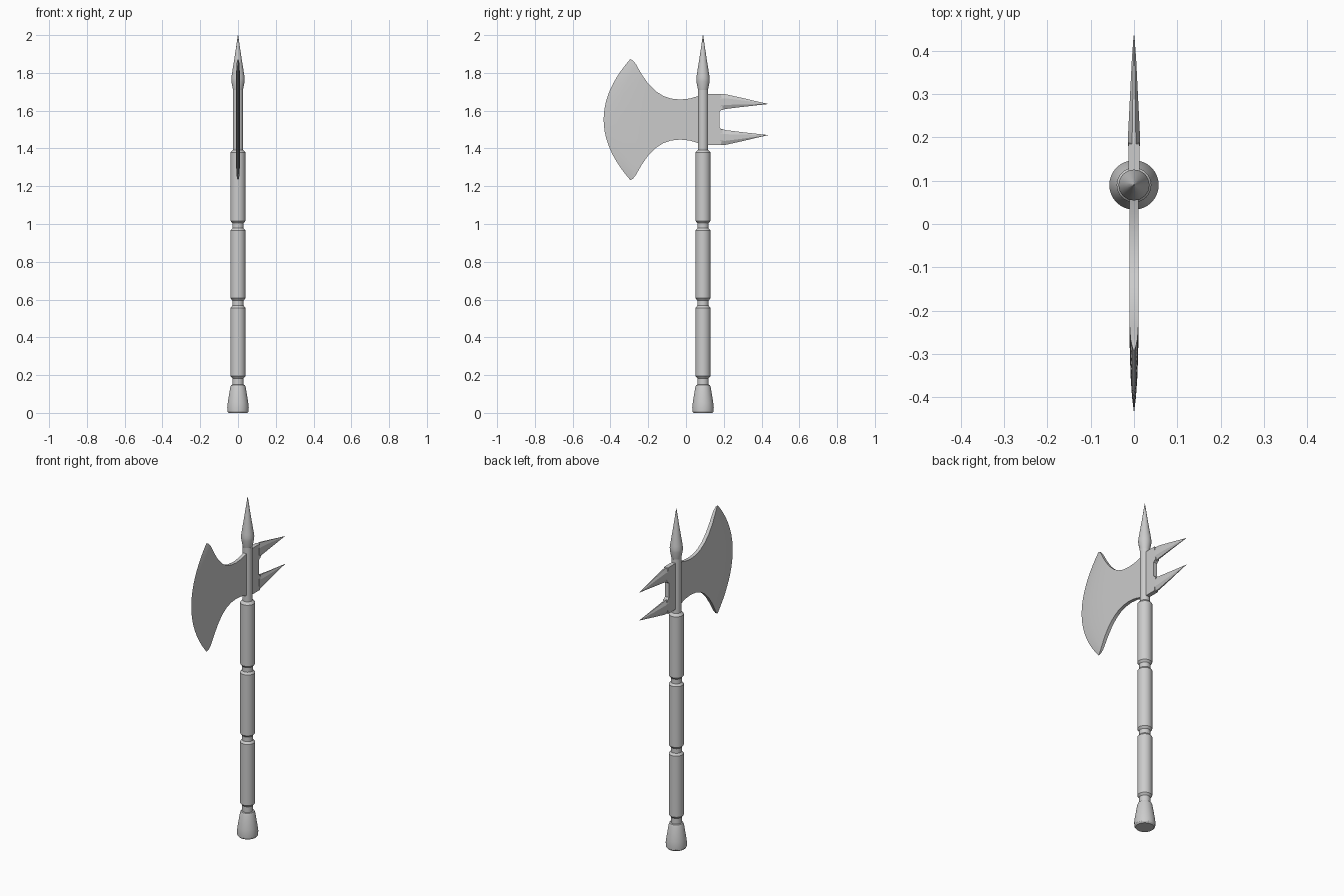
import bpy, bmesh, math

if "Cube" in bpy.data.objects:
    bpy.data.objects.remove(bpy.data.objects["Cube"])

SHAFT_Y = 0.09   # shaft axis
MID_Z = 1.553    # mirror height of the axe head


def make_object(name, bm, angle=30):
    bmesh.ops.remove_doubles(bm, verts=bm.verts, dist=0.0002)
    bmesh.ops.recalc_face_normals(bm, faces=bm.faces)
    mesh = bpy.data.meshes.new(name)
    bm.to_mesh(mesh)
    bm.free()
    obj = bpy.data.objects.new(name, mesh)
    bpy.context.collection.objects.link(obj)
    bpy.ops.object.select_all(action='DESELECT')
    obj.select_set(True)
    bpy.context.view_layer.objects.active = obj
    bpy.ops.object.shade_smooth_by_angle(angle=math.radians(angle))
    return obj


def loft(bm, rings, cap_start=True, cap_end=True):
    loops = [[bm.verts.new(p) for p in ring] for ring in rings]
    for a, b in zip(loops, loops[1:]):
        n = len(a)
        for i in range(n):
            j = (i + 1) % n
            bm.faces.new((a[i], a[j], b[j], b[i]))
    if cap_start:
        bm.faces.new(loops[0])
    if cap_end:
        bm.faces.new(loops[-1])


def lathe(name, profile, sides=32):
    bm = bmesh.new()
    rings = [[(r * math.cos(2 * math.pi * i / sides),
               SHAFT_Y + r * math.sin(2 * math.pi * i / sides), z)
              for i in range(sides)] for r, z in profile]
    loft(bm, rings)
    return make_object(name, bm)


# Pommel at the foot
lathe("pommel", [(0.050, 0), (0.056, 0.008), (0.057, 0.03), (0.054, 0.055),
                 (0.041, 0.135), (0.036, 0.147), (0.028, 0.15)])

# Inner core running through the grips and the head
lathe("shaft_core", [(0.030, 0.14), (0.030, 1.39), (0.027, 1.392), (0.027, 1.71)])

# Three chamfered grip sections
for k, (z0, z1) in enumerate([(0.183, 0.568), (0.595, 0.978), (1.005, 1.39)]):
    lathe(f"grip_{k + 1}", [(0.030, z0), (0.040, z0 + 0.012),
                            (0.040, z1 - 0.012), (0.030, z1)])

# Top spike
lathe("top_spike", [(0.024, 1.70), (0.027, 1.712), (0.035, 1.755), (0.0355, 1.77),
                    (0.033, 1.79), (0.017, 1.89), (0.001, 2.0)])

# Axe blade: stations of centre y, tip y, half height, half thickness
stations = [(0.10, 0.10, 0.137, 0.010), (0.06, 0.06, 0.123, 0.010),
            (0.02, 0.02, 0.111, 0.010), (-0.03, -0.03, 0.106, 0.010),
            (-0.08, -0.08, 0.111, 0.010), (-0.13, -0.12, 0.125, 0.010),
            (-0.18, -0.16, 0.150, 0.010), (-0.23, -0.20, 0.190, 0.0105),
            (-0.28, -0.235, 0.240, 0.010), (-0.35, -0.265, 0.293, 0.008),
            (-0.40, -0.281, 0.313, 0.0045), (-0.436, -0.295, 0.32, 0.0)]
ts = [i / 10 - 1 for i in range(21)]
rings = []
for yc, ye, h, th in stations:
    side = [(yc + (ye - yc) * t * t, MID_Z + h * t) for t in ts]
    rings.append([(th, y, z) for y, z in side] +
                 [(-th, y, z) for y, z in reversed(side)])
bm = bmesh.new()
loft(bm, rings, cap_end=False)
make_object("axe_blade", bm)

# Rear block joining the two prongs, with chamfered notch corners
half = [(0.09, 0.136), (0.185, 0.136), (0.195, 0.054), (0.185, 0.050), (0.178, 0.042)]
outline = half + [(y, -z) for y, z in reversed(half)]
bm = bmesh.new()
loft(bm, [[(x, y, MID_Z + z) for y, z in outline] for x in (-0.0125, 0.0125)])
make_object("rear_block", bm)

# Two rear prongs: y, lower and upper edge above mid height, half thickness
prong = [(0.18, 0.048, 0.136, 0.0135), (0.21, 0.056, 0.134, 0.0135),
         (0.30, 0.067, 0.114, 0.009), (0.38, 0.076, 0.095, 0.005),
         (0.435, 0.082, 0.083, 0.001)]
for name, s in (("upper_prong", 1), ("lower_prong", -1)):
    rings = []
    for y, lo, hi, th in prong:
        c, h = (lo + hi) / 2, (hi - lo) / 2
        section = [(0.3, 1), (1, 0.45), (1, -0.45), (0.3, -1),
                   (-0.3, -1), (-1, -0.45), (-1, 0.45), (-0.3, 1)]
        rings.append([(th * u, y, MID_Z + s * (c + h * v)) for u, v in section])
    bm = bmesh.new()
    loft(bm, rings)
    make_object(name, bm, 20)
